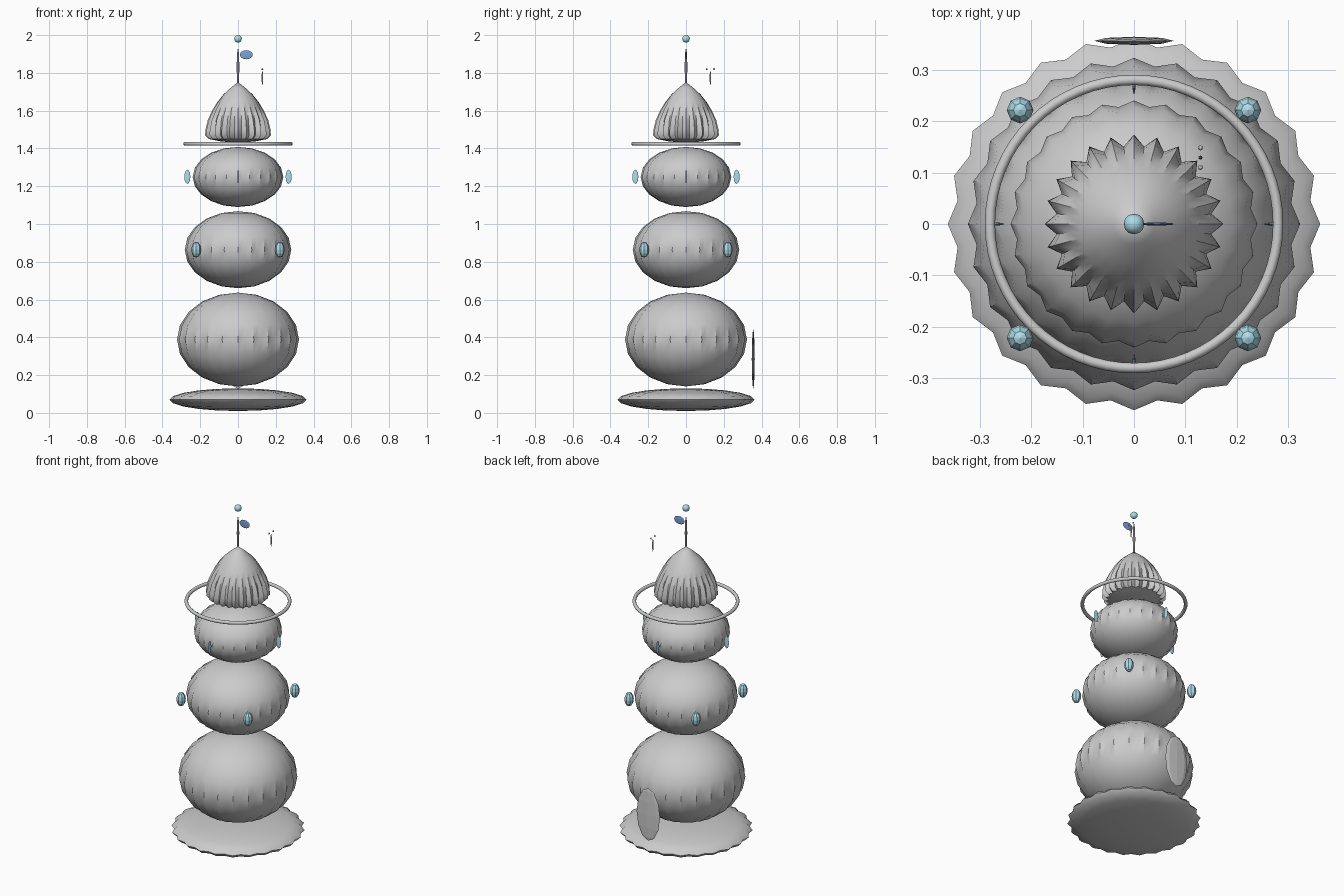
import bpy, bmesh, math

if "Cube" in bpy.data.objects:
    bpy.data.objects.remove(bpy.data.objects["Cube"])

def material(name, col):
    m = bpy.data.materials.new(name)
    m.diffuse_color = (*col, 1)
    m.use_nodes = True
    m.node_tree.nodes["Principled BSDF"].inputs["Base Color"].default_value = m.diffuse_color
    return m

LIGHT = material("pale_blue", (0.42, 0.72, 0.82))
BLUE = material("flag_blue", (0.2, 0.36, 0.7))
FLUTES = 24

def finish(bm, name, mat=None, smooth=None):
    bmesh.ops.recalc_face_normals(bm, faces=bm.faces)
    me = bpy.data.meshes.new(name)
    bm.to_mesh(me)
    bm.free()
    ob = bpy.data.objects.new(name, me)
    bpy.context.collection.objects.link(ob)
    if mat:
        me.materials.append(mat)
    if smooth:
        bpy.ops.object.select_all(action='DESELECT')
        ob.select_set(True)
        bpy.context.view_layer.objects.active = ob
        bpy.ops.object.shade_smooth_by_angle(angle=math.radians(smooth))
    return ob

def fluted(name, profile, depth):
    """Closed lathe; profile is (radius, z, flute strength), ends on the axis."""
    bm = bmesh.new()
    n = FLUTES * 2
    rings = []
    for r, z, k in profile[1:-1]:
        ring = []
        for i in range(n):
            a = 2 * math.pi * i / n
            rr = r * (1 - (depth * k if i % 2 else 0))
            ring.append(bm.verts.new((rr * math.cos(a), rr * math.sin(a), z)))
        rings.append(ring)
    lo = bm.verts.new((0, 0, profile[0][1]))
    hi = bm.verts.new((0, 0, profile[-1][1]))
    for i in range(n):
        j = (i + 1) % n
        bm.faces.new((lo, rings[0][j], rings[0][i]))
        bm.faces.new((hi, rings[-1][i], rings[-1][j]))
        for a, b in zip(rings, rings[1:]):
            bm.faces.new((a[i], a[j], b[j], b[i]))
    return finish(bm, name, None, 40)

def ellipse_profile(r, z0, z1, steps=10):
    c, h = (z0 + z1) / 2, (z1 - z0) / 2
    return [(r * math.sin(math.pi * i / steps), c - h * math.cos(math.pi * i / steps),
             math.sin(math.pi * i / steps)) for i in range(steps + 1)]

def blob(name, loc, half, mat=None, seg=8, rings=6, smooth=None):
    bm = bmesh.new()
    bmesh.ops.create_uvsphere(bm, u_segments=seg, v_segments=rings, radius=1)
    bmesh.ops.scale(bm, vec=half, verts=bm.verts)
    bmesh.ops.translate(bm, vec=loc, verts=bm.verts)
    return finish(bm, name, mat, smooth)

# Stacked fluted tiers
fluted("base", ellipse_profile(0.362, 0.01, 0.13), 0.045)
fluted("lower_tier", ellipse_profile(0.323, 0.14, 0.637), 0.045)
fluted("middle_tier", ellipse_profile(0.282, 0.66, 1.068), 0.045)
fluted("upper_tier", ellipse_profile(0.24, 1.09, 1.408), 0.045)

# Bell-shaped roof
fluted("roof", [(0, 1.43, 0), (0.09, 1.437, .6), (0.155, 1.45, 1), (0.174, 1.47, 1),
                (0.172, 1.50, .9), (0.16, 1.55, .7), (0.137, 1.60, .5),
                (0.11, 1.645, .3), (0.078, 1.685, .15), (0.04, 1.72, 0), (0, 1.752, 0)], 0.13)

# Ring under the roof
bpy.ops.mesh.primitive_torus_add(major_radius=0.28, minor_radius=0.01, major_segments=64,
                                 minor_segments=10, location=(0, 0, 1.424))
ring = bpy.context.object
ring.name = "eave_ring"
bpy.ops.object.shade_smooth()

# Windows
for i in range(4):
    a = math.pi / 4 + i * math.pi / 2
    blob("middle_window", (0.313 * math.cos(a), 0.313 * math.sin(a), 0.864),
         (0.026, 0.026, 0.042), LIGHT)
    b = i * math.pi / 2
    c, s = abs(round(math.cos(b))), abs(round(math.sin(b)))
    blob("upper_window", (0.268 * math.cos(b), 0.268 * math.sin(b), 1.25),
         (0.016 if c else 0.003, 0.016 if s else 0.003, 0.038), LIGHT)

# Door panel on the back
blob("door", (0, 0.356, 0.285), (0.077, 0.008, 0.157))

# Flagpole, flag and finial
blob("flagpole", (0, 0, 1.83), (0.007, 0.007, 0.1), seg=8, rings=8)
blob("flag", (0.044, 0, 1.896), (0.034, 0.003, 0.024), BLUE, 12, 8)
blob("finial", (0, 0, 1.98), (0.02, 0.02, 0.02), LIGHT, 12, 8, 40)

# Tiny floating stem with two beads
blob("stem", (0.129, 0.129, 1.773), (0.004, 0.004, 0.038))
for y in (0.11, 0.148):
    blob("bead", (0.129, y, 1.82), (0.005, 0.005, 0.005))
